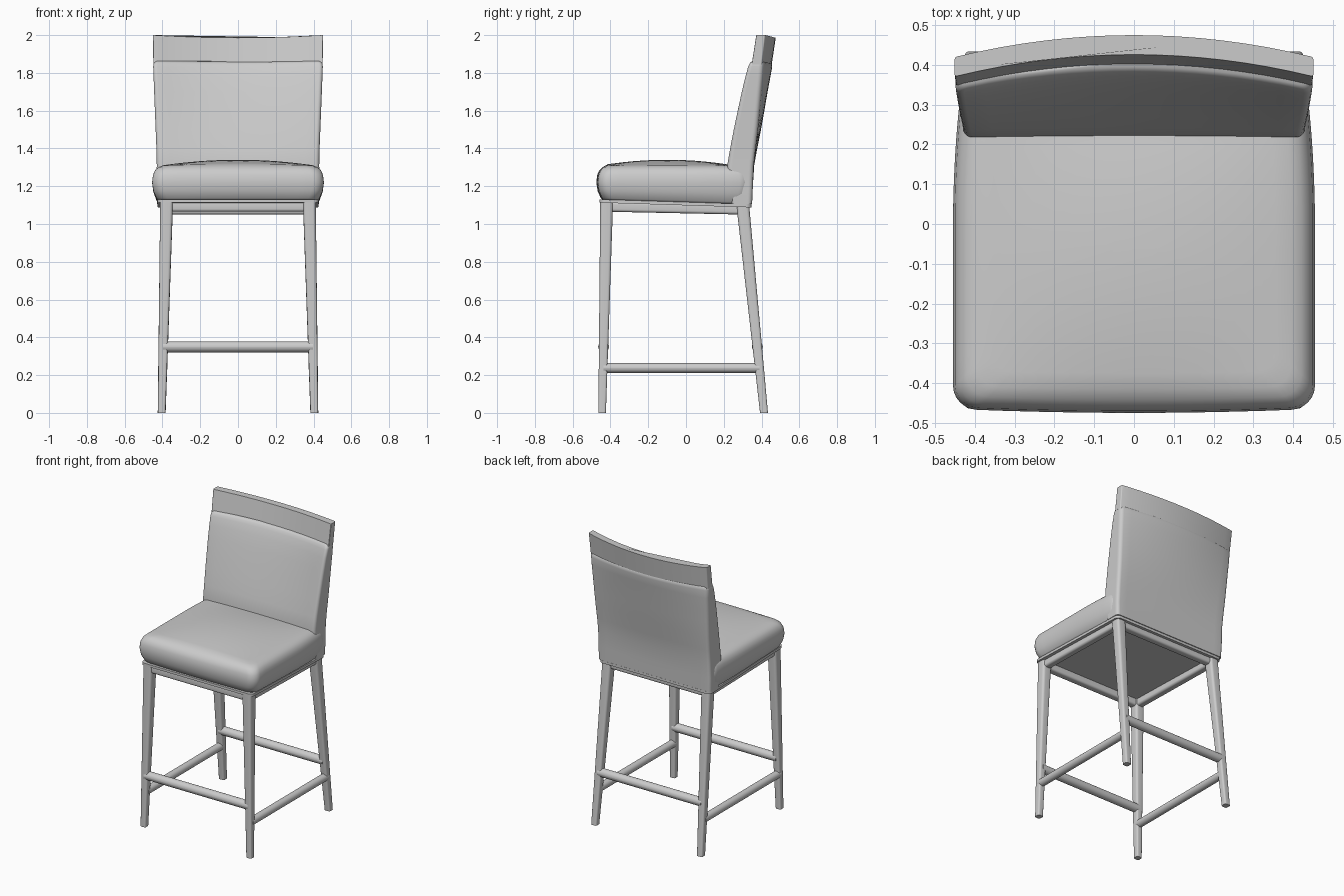
import bpy, math
from mathutils import Vector

if "Cube" in bpy.data.objects:
    bpy.data.objects.remove(bpy.data.objects["Cube"])

mat = bpy.data.materials.new("light grey")
mat.diffuse_color = (0.6, 0.6, 0.6, 1)
mat.use_nodes = True
mat.node_tree.nodes["Principled BSDF"].inputs["Base Color"].default_value = mat.diffuse_color


def rounded_rect(hx, hy, r, n=5, m=1):
    """Closed outline with rounded corners (n steps) and sides split into m."""
    r = min(r, hx * 0.999, hy * 0.999)
    corners = []
    for k, (sx, sy) in enumerate([(1, 1), (-1, 1), (-1, -1), (1, -1)]):
        cx, cy = sx * (hx - r), sy * (hy - r)
        corners.append([Vector((cx + r * math.cos(a), cy + r * math.sin(a)))
                        for a in [math.pi / 2 * (k + i / n) for i in range(n + 1)]])
    pts = []
    for k, c in enumerate(corners):
        nxt = corners[(k + 1) % 4][0]
        pts += c + [c[-1].lerp(nxt, i / m) for i in range(1, m)]
    return pts


def loft(name, rings, angle=40):
    """Skin a list of equal-length rings and cap both ends."""
    n = len(rings[0])
    verts = [tuple(p) for ring in rings for p in ring]
    faces = [(j * n + i, j * n + (i + 1) % n, (j + 1) * n + (i + 1) % n, (j + 1) * n + i)
             for j in range(len(rings) - 1) for i in range(n)]
    faces.append(tuple(reversed(range(n))))
    faces.append(tuple(range(len(verts) - n, len(verts))))
    me = bpy.data.meshes.new(name)
    me.from_pydata(verts, [], faces)
    me.materials.append(mat)
    me.shade_smooth()
    me.set_sharp_from_angle(angle=math.radians(angle))
    ob = bpy.data.objects.new(name, me)
    bpy.context.collection.objects.link(ob)
    return ob


def leg(name, foot, top, h0, h1):
    """Tapered rounded-square leg with level ends."""
    rings = []
    for (x, y, z), h in ((foot, h0), (top, h1)):
        rings.append([(x + p.x, y + p.y, z) for p in rounded_rect(h, h, h * 0.5)])
    loft(name, rings)


def bar(name, a, b, hw, hh, r):
    """Straight bar between two points with a rounded cross-section."""
    a, b = Vector(a), Vector(b)
    d = (b - a).normalized()
    side = Vector((0, 0, 1)).cross(d).normalized()
    up = d.cross(side)
    loft(name, [[c + side * p.x + up * p.y for p in rounded_rect(hw, hh, r)] for c in (a, b)])


def slope(y):
    # the underside drops slightly toward the back
    return -0.025 * (y + 0.46) / 0.8


# Legs, side aprons and side stretchers
for s, side in ((-1, "left"), (1, "right")):
    leg(f"front_leg_{side}", (s * 0.404, -0.444, 0), (s * 0.378, -0.420, 1.118), 0.020, 0.034)
    leg(f"back_leg_{side}", (s * 0.404, 0.413, 0), (s * 0.378, 0.300, 1.105), 0.021, 0.034)
    bar(f"side_apron_{side}", (s * 0.378, -0.42, 1.092), (s * 0.378, 0.30, 1.077), 0.026, 0.027, 0.015)
    bar(f"side_stretcher_{side}", (s * 0.399, -0.438, 0.238), (s * 0.399, 0.388, 0.238), 0.026, 0.026, 0.026)

# Front and back aprons and stretchers
for name, y_apron, z_apron, y_str in (("front", -0.42, 1.092, -0.436), ("back", 0.30, 1.077, 0.378)):
    bar(f"{name}_apron", (-0.375, y_apron, z_apron), (0.375, y_apron, z_apron), 0.026, 0.027, 0.015)
    bar(f"{name}_stretcher", (-0.397, y_str, 0.35), (0.397, y_str, 0.35), 0.029, 0.029, 0.029)

# Thin base plate under the upholstery
loft("seat_base", [[(p.x, p.y - 0.055, z + slope(p.y - 0.055)) for p in rounded_rect(0.425, 0.402, 0.03)]
                   for z in (1.113, 1.130)])

# Seat cushion: stacked outlines with bulging sides and a domed top
levels = [(0.035, 1.128), (0.024, 1.137), (0.007, 1.175), (0, 1.22), (0.005, 1.26), (0.016, 1.285),
          (0.034, 1.301), (0.06, 1.309)] + [(i, 1.309) for i in (0.10, 0.15, 0.2, 0.25, 0.3, 0.35, 0.4)]
rings = []
for inset, z in levels:
    ring = []
    for p in rounded_rect(0.455 - inset, 0.41 - inset, 0.06 - inset * 0.1, 6, 12):
        x, y = p.x, p.y - 0.065
        x *= 1 - 0.045 * max(0, y / 0.345) ** 2
        if y < 0:
            y += 0.010 * (x / 0.455) ** 2 * (y / 0.47) ** 2
        dome = max(0, 1 - (x / 0.41) ** 2) * max(0, 1 - ((y + 0.1) / 0.36) ** 2)
        lift = 0.031 * dome if z > 1.305 else slope(y) * max(0, (1.22 - z) / 0.092)
        ring.append((x, y, z + lift))
    rings.append(ring)
loft("seat_cushion", rings, 60)


def bowed(z, hx, yf, yb, bow, r, dip=0):
    """Horizontal outline of the backrest, bowed backward in the middle."""
    ring = []
    for p in rounded_rect(hx, (yb - yf) / 2, r, 5, 16):
        k = 1 - (p.x / 0.45) ** 2
        ring.append((p.x, p.y + (yf + yb) / 2 + bow * k, z - dip * k))
    return ring


# Upholstered backrest: z, half width, front y, back y, bow
back = [(1.107, 0.428, 0.24, 0.350, 0), (1.20, 0.432, 0.225, 0.354, 0), (1.31, 0.430, 0.218, 0.358, 0.003),
        (1.40, 0.432, 0.232, 0.367, 0.010), (1.50, 0.436, 0.250, 0.378, 0.019),
        (1.60, 0.440, 0.270, 0.387, 0.028), (1.70, 0.444, 0.291, 0.396, 0.036),
        (1.78, 0.447, 0.310, 0.404, 0.043), (1.835, 0.449, 0.325, 0.408, 0.048),
        (1.853, 0.446, 0.333, 0.406, 0.050), (1.864, 0.436, 0.343, 0.398, 0.051)]
loft("backrest", [bowed(*row, 0.022, 0.006 if row[0] > 1.8 else 0) for row in back], 60)

# Curved top rail
loft("top_rail", [bowed(1.845, 0.448, 0.346, 0.400, 0.054, 0.006),
                  bowed(2.0, 0.451, 0.371, 0.420, 0.055, 0.006, 0.014)])
